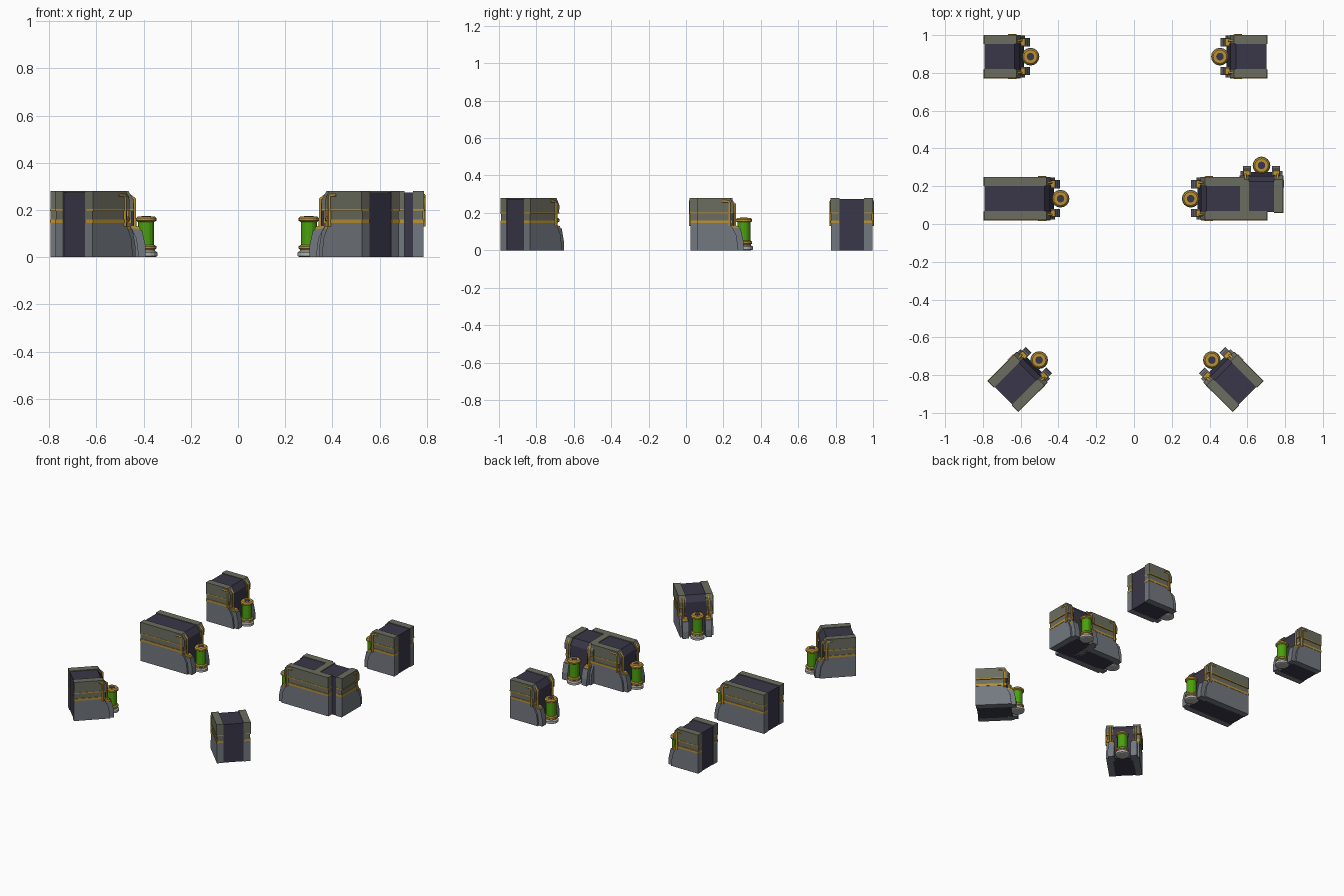
import bpy, bmesh, math
from mathutils import Matrix, Vector

if "Cube" in bpy.data.objects:
    bpy.data.objects.remove(bpy.data.objects["Cube"])


def material(name, rgb):
    m = bpy.data.materials.new(name)
    m.diffuse_color = (*rgb, 1)
    m.use_nodes = True
    m.node_tree.nodes["Principled BSDF"].inputs["Base Color"].default_value = m.diffuse_color
    return m


DARK = material("dark_core", (0.042, 0.038, 0.065))
OLIVE = material("olive_armour", (0.15, 0.155, 0.115))
GREY = material("slate_armour", (0.17, 0.19, 0.215))
GOLD = material("gold_trim", (0.5, 0.29, 0.035))
GREEN = material("green_fluid", (0.07, 0.35, 0.004))
LIGHT = material("pale_base", (0.45, 0.45, 0.43))


def finish(name, bm, mat, place):
    bmesh.ops.recalc_face_normals(bm, faces=bm.faces)
    me = bpy.data.meshes.new(name)
    bm.to_mesh(me)
    bm.free()
    me.materials.append(mat)
    ob = bpy.data.objects.new(name, me)
    ob.matrix_world = place
    bpy.context.collection.objects.link(ob)


def prism(name, profile, v0, v1, mat, place):
    """Extrude a side profile (forward, height) across the width v0..v1."""
    bm = bmesh.new()
    face = bm.faces.new([bm.verts.new((u, v0, z)) for u, z in profile])
    out = bmesh.ops.extrude_face_region(bm, geom=[face])
    moved = [g for g in out["geom"] if isinstance(g, bmesh.types.BMVert)]
    bmesh.ops.translate(bm, verts=moved, vec=(0, v1 - v0, 0))
    finish(name, bm, mat, place)


def lathe(name, profile, u, mat, place, sides=16):
    """Turn a (radius, height) profile around the tank axis."""
    bm = bmesh.new()
    rings = [[bm.verts.new((u + r * math.cos(2 * math.pi * i / sides),
                            r * math.sin(2 * math.pi * i / sides), z))
              for i in range(sides)] for r, z in profile]
    for a, b in zip(rings, rings[1:]):
        for i in range(sides):
            j = (i + 1) % sides
            bm.faces.new((a[i], a[j], b[j], b[i]))
    bm.faces.new(rings[0])
    bm.faces.new(rings[-1])
    finish(name, bm, mat, place)


def pipe(name, points, place):
    cu = bpy.data.curves.new(name, "CURVE")
    cu.dimensions = "3D"
    cu.bevel_depth = 0.007
    cu.bevel_resolution = 1
    cu.use_fill_caps = True
    sp = cu.splines.new("POLY")
    sp.points.add(len(points) - 1)
    for p, co in zip(sp.points, points):
        p.co = (*co, 1)
    cu.materials.append(GOLD)
    ob = bpy.data.objects.new(name, cu)
    ob.matrix_world = place
    bpy.context.collection.objects.link(ob)


def box(u0, u1, z0, z1):
    return [(u0, z0), (u1, z0), (u1, z1), (u0, z1)]


def wall_end(name, x, y, angle, t, inner_start=0.0):
    """One barrier piece: rear centre at x, y; tank at distance t ahead."""
    place = Matrix.Translation((x, y, 0)) @ Matrix.Rotation(math.radians(angle), 4, "Z")
    # dark core between the side plates
    prism(name + "_core", [(0.004, 0), (t - 0.035, 0), (t - 0.05, 0.12), (t - 0.055, 0.235),
                           (t - 0.085, 0.275), (0.004, 0.275)], -0.07, 0.07, DARK, place)
    for s in (-1, 1):
        side = name + ("_left" if s > 0 else "_right")
        a = inner_start if s < 0 else 0.0
        # lower plate flares forward, upper plate has a chamfered brow
        prism(side + "_lower_plate", [(a, 0), (t - 0.03, 0), (t - 0.04, 0.08), (t - 0.065, 0.13),
                                      (t - 0.065, 0.15), (a, 0.15)], s * 0.066, s * 0.111, GREY, place)
        prism(side + "_upper_plate", box(a, t - 0.063, 0.15, 0.2), s * 0.066, s * 0.109, OLIVE, place)
        prism(side + "_top_plate", [(a, 0.2), (t - 0.055, 0.2), (t - 0.052, 0.24), (t - 0.075, 0.28),
                                    (a, 0.28)], s * 0.066, s * 0.114, OLIVE, place)
        # gold trim lines
        prism(side + "_wide_stripe", box(a - 0.001, t - 0.062, 0.145, 0.16), s * 0.067, s * 0.113, GOLD, place)
        prism(side + "_thin_stripe", box(a - 0.001, t - 0.054, 0.196, 0.203), s * 0.067, s * 0.1155, GOLD, place)
        # foot hugging the tank, with a gold top
        prism(side + "_foot", [(t - 0.07, 0), (t - 0.002, 0), (t - 0.003, 0.05), (t - 0.018, 0.115),
                               (t - 0.07, 0.125)], s * 0.055, s * 0.098, GREY, place)
        prism(side + "_foot_cap", [(t - 0.07, 0.118), (t - 0.024, 0.115), (t - 0.03, 0.13),
                                   (t - 0.07, 0.135)], s * 0.06, s * 0.095, GOLD, place)
        # pipes on the outer face and down the front
        pipe(side + "_side_pipe", [(t - 0.118, s * 0.112, 0.262), (t - 0.083, s * 0.112, 0.262),
                                   (t - 0.078, s * 0.112, 0.252), (t - 0.078, s * 0.112, 0.13)], place)
        pipe(side + "_front_pipe", [(t - 0.07, s * 0.085, 0.262), (t - 0.048, s * 0.085, 0.245),
                                    (t - 0.048, s * 0.085, 0.125)], place)
    # tank: stepped base, ring, fluid, cap
    lathe(name + "_tank_base", [(0.038, 0), (0.047, 0.004), (0.047, 0.02), (0.038, 0.026),
                                (0.038, 0.04)], t, LIGHT, place)
    lathe(name + "_tank_ring", [(0.038, 0.032), (0.043, 0.036), (0.043, 0.046), (0.036, 0.052)], t, GOLD, place)
    lathe(name + "_tank_fluid", [(0.034, 0.045), (0.034, 0.156)], t, GREEN, place)
    lathe(name + "_tank_cap", [(0.036, 0.15), (0.044, 0.155), (0.044, 0.165), (0.036, 0.173),
                               (0.021, 0.173)], t, GOLD, place)
    lathe(name + "_tank_plug", [(0.02, 0.165), (0.02, 0.1745)], t, DARK, place)


# name, rear x, rear y, facing angle, tank distance, start of the right-hand plate
PIECES = [
    ("back_left", -0.795, 0.886, 0, 0.247, 0),
    ("back_right", 0.705, 0.886, 180, 0.25, 0),
    ("middle_left", -0.795, 0.134, 0, 0.406, 0),
    ("middle_right", 0.705, 0.134, 180, 0.405, 0),
    ("corner_leg", 0.675, 0.06, 90, 0.25, 0),
    ("front_left", -0.694, -0.912, 45, 0.271, 0),
    ("front_right", 0.604, -0.912, 135, 0.271, 0),
]
for n, x, y, ang, t, start in PIECES:
    # facing 180 puts the right-hand plate on +y; shorten it where the leg joins
    wall_end(n, x, y, ang, t, 0.12 if n == "middle_right" else start)
